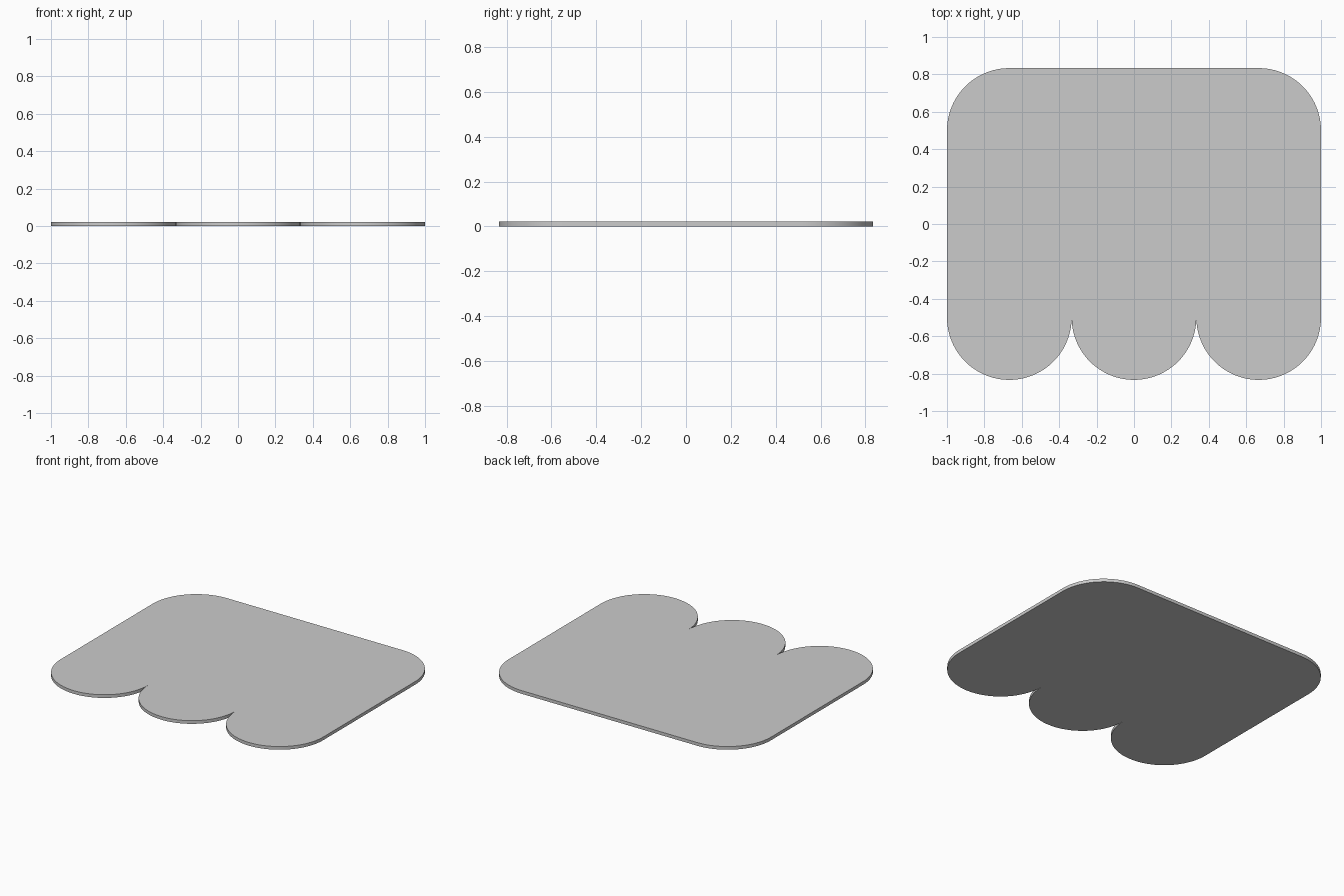
import bpy, bmesh
from math import cos, sin, pi, radians

if "Cube" in bpy.data.objects:
    bpy.data.objects.remove(bpy.data.objects["Cube"])

R = 1 / 3          # radius of lobes and corners
THICK = 0.022


def arc(cx, cy, start, end, steps):
    return [(cx + R * cos(start + (end - start) * i / steps),
             cy + R * sin(start + (end - start) * i / steps))
            for i in range(steps + 1)]


# outline: three front lobes, then the two rounded back corners
outline = []
for cx in (-2 * R, 0, 2 * R):
    lobe = arc(cx, -0.5, pi, 2 * pi, 48)
    outline += lobe[1:] if outline else lobe
outline += arc(2 * R, 0.5, 0, pi / 2, 24)
outline += arc(-2 * R, 0.5, pi / 2, pi, 24)

# flat plate, extruded from the outline
bm = bmesh.new()
base = bm.faces.new([bm.verts.new((x, y, 0)) for x, y in outline])
top = bmesh.ops.extrude_face_region(bm, geom=[base], use_keep_orig=True)
bmesh.ops.translate(bm, vec=(0, 0, THICK),
                    verts=[v for v in top["geom"] if isinstance(v, bmesh.types.BMVert)])
bmesh.ops.recalc_face_normals(bm, faces=bm.faces)
mesh = bpy.data.meshes.new("scalloped_plate")
bm.to_mesh(mesh)
bm.free()
plate = bpy.data.objects.new("scalloped_plate", mesh)
bpy.context.collection.objects.link(plate)

# smooth rim, crisp edges
bpy.context.view_layer.objects.active = plate
plate.select_set(True)
bpy.ops.object.shade_smooth_by_angle(angle=radians(30))
